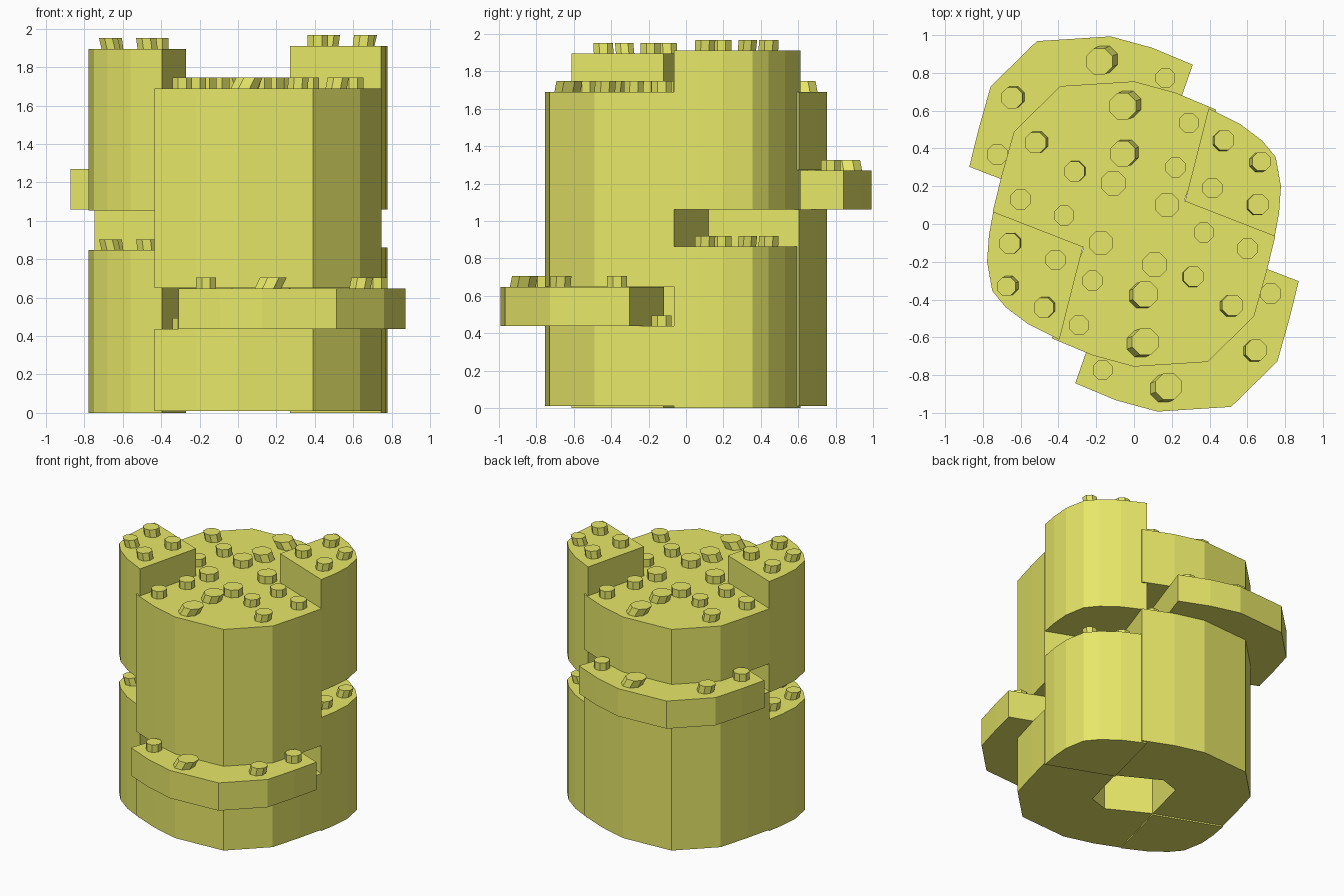
import bpy, bmesh, math

if "Cube" in bpy.data.objects:
    bpy.data.objects.remove(bpy.data.objects["Cube"])

mat = bpy.data.materials.new("yellow")
mat.diffuse_color = (0.8, 0.8, 0.14, 1)
mat.use_nodes = True
mat.node_tree.nodes["Principled BSDF"].inputs["Base Color"].default_value = mat.diffuse_color

# Plan outlines for one half; the other half is the same turned by 180 degrees
ARC_FRONT = [(-.435, -.605), (-.22, -.695), (0, -.755), (.39, -.73),
             (.635, -.49), (.70, -.26), (.748, -.065)]
HOLE_FRONT = [(.27, .12), (.18, -.23), (.03, -.28), (-.265, -.12)]
SECTOR = ARC_FRONT + HOLE_FRONT
CORNER = [(.745, -.065), (.768, .06), (.778, .2), (.75, .355), (.68, .44),
          (.56, .53), (.395, .612), (.27, .12)]

# Stud positions (x, y, radius, lean)
OUTER_STUDS = [(.60, -.13, .058, 0), (.51, -.435, .06, .012),
               (.03, -.635, .075, .03), (-.29, -.535, .056, 0)]
INNER_STUDS = [(.04, -.38, .072, .02), (.31, -.28, .057, .005),
               (.11, -.215, .07, 0), (-.22, -.3, .057, 0),
               (-.175, -.1, .068, 0), (.37, -.045, .057, 0)]
CORNER_STUDS = [(.47, .44, .057, .008), (.66, .325, .053, .015),
                (.415, .19, .057, 0), (.65, .1, .058, .008)]


def turn(x, y, s):
    return x * s, y * s


def prism(bm, pts, z0, z1):
    lo = [bm.verts.new((x, y, z0)) for x, y in pts]
    hi = [bm.verts.new((x, y, z1)) for x, y in pts]
    n = len(pts)
    bm.faces.new(lo[::-1])
    bm.faces.new(hi)
    for i in range(n):
        j = (i + 1) % n
        bm.faces.new((lo[i], lo[j], hi[j], hi[i]))


def stud(bm, x, y, z, r, lean, s, h=.057):
    # Low eight-sided peg, some leaning sideways
    ring = [(r * math.cos(math.tau * (k + .5) / 8),
             r * math.sin(math.tau * (k + .5) / 8)) for k in range(8)]
    lo = [bm.verts.new((x + a, y + b, z - .005)) for a, b in ring]
    hi = [bm.verts.new((x + a + lean * s, y + b + lean * .4 * s, z + h))
          for a, b in ring]
    bm.faces.new(lo[::-1])
    bm.faces.new(hi)
    for i in range(8):
        j = (i + 1) % 8
        bm.faces.new((lo[i], lo[j], hi[j], hi[i]))


def part(name, outline, z0, z1, studs=(), s=1, shift=(0, 0)):
    bm = bmesh.new()

    def place(x, y):
        return turn(x + shift[0], y + shift[1], s)
    prism(bm, [place(*p) for p in outline], z0, z1)
    for x, y, r, lean in studs:
        stud(bm, *place(x, y), z1, r, lean, s)
    bmesh.ops.recalc_face_normals(bm, faces=bm.faces)
    me = bpy.data.meshes.new(name)
    bm.to_mesh(me)
    bm.free()
    me.materials.append(mat)
    ob = bpy.data.objects.new(name, me)
    bpy.context.collection.objects.link(ob)
    return ob


# Front and back wall sections, each split by a slot with a slid-out ledge
for side, s, slot0, slot1 in (("front", 1, .437, .65), ("back", -1, 1.06, 1.272)):
    part(side + "_wall_lower", SECTOR, .01, slot0, OUTER_STUDS, s)
    part(side + "_wall_upper", SECTOR, slot1, 1.69, OUTER_STUDS + INNER_STUDS, s)
    part(side + "_ledge", SECTOR, slot0, slot1 - .002, OUTER_STUDS, s, (.124, -.238))

# Corner columns: lower block, open gap, raised upper block
for side, s, dz in (("right", 1, 0), ("left", -1, -.015)):
    part(side + "_column_lower", CORNER, 0, .862 + dz, CORNER_STUDS, s)
    part(side + "_column_upper", CORNER, 1.06 + dz / 2, 1.91 + dz, CORNER_STUDS, s)

# Cap closing the central shaft at the top
hole = HOLE_FRONT[:3] + [turn(x, y, -1) for x, y in HOLE_FRONT[:3]]
part("shaft_cap", hole, 1.48, 1.69)
